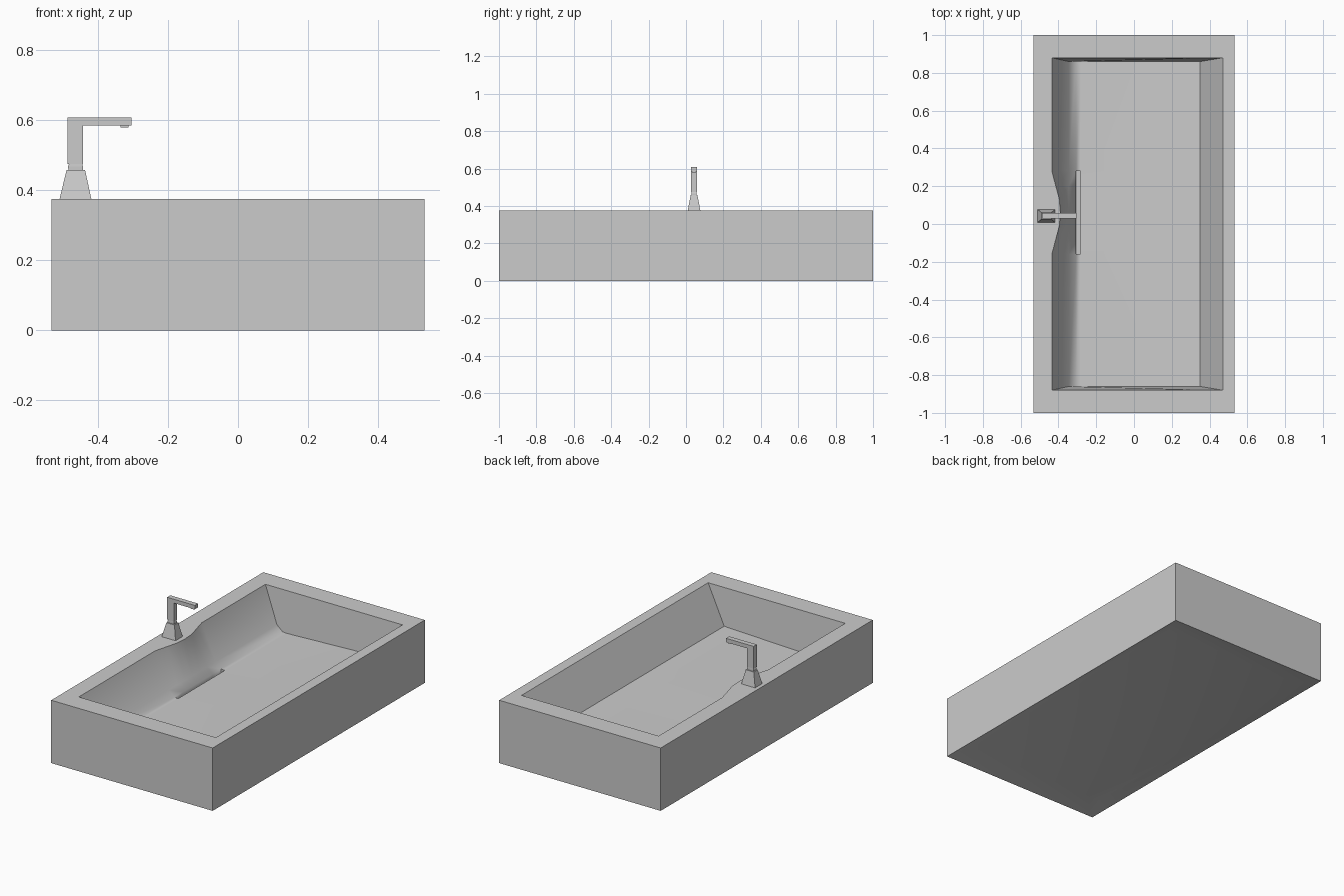
import bpy, bmesh

if "Cube" in bpy.data.objects:
    bpy.data.objects.remove(bpy.data.objects["Cube"])

H = 0.375          # block height
FY = 0.043         # tap centre line in y


def finish(bm, name, smooth=False):
    bmesh.ops.recalc_face_normals(bm, faces=bm.faces[:])
    me = bpy.data.meshes.new(name)
    bm.to_mesh(me)
    bm.free()
    ob = bpy.data.objects.new(name, me)
    bpy.context.collection.objects.link(ob)
    if smooth:
        bpy.context.view_layer.objects.active = ob
        ob.select_set(True)
        bpy.ops.object.shade_smooth_by_angle(angle=0.9)
        ob.select_set(False)
    return ob


def rect(bm, x0, x1, y0, y1, z):
    return [bm.verts.new(p) for p in ((x0, y0, z), (x1, y0, z), (x1, y1, z), (x0, y1, z))]


def bridge(bm, a, b):
    n = len(a)
    for i in range(n):
        bm.faces.new((a[i], a[(i + 1) % n], b[(i + 1) % n], b[i]))


def stack(name, sections):
    """Solid through (x0, x1, half_y, z) rectangles, bottom to top."""
    bm = bmesh.new()
    rings = [rect(bm, x0, x1, FY - w, FY + w, z) for x0, x1, w, z in sections]
    for a, b in zip(rings, rings[1:]):
        bridge(bm, a, b)
    bm.faces.new(rings[0])
    bm.faces.new(rings[-1])
    return finish(bm, name)


# Basin block: outer walls, rim, sloped bowl with drain slot, recessed underside
bm = bmesh.new()
cols = [(-0.435, H), (-0.345, 0.165), (-0.307, 0.133), (-0.283, 0.131), (0.35, 0.155), (0.47, H)]
rows = [(-0.86, 0), (-0.16, 0), (-0.08, 0.021), (-0.01, 0.04), (0.06, 0.045),
        (0.13, 0.04), (0.20, 0.021), (0.28, 0), (0.86, 0)]
grid = []
for i, (y, bulge) in enumerate(rows):
    line = []
    for j, (x, z) in enumerate(cols):
        top = j in (0, len(cols) - 1)
        yy = y * 0.88 / 0.86 if top and i in (0, len(rows) - 1) else y
        line.append(bm.verts.new((x + (bulge if j == 0 else 0), yy, z)))
    grid.append(line)
slot = []
for i in range(len(rows) - 1):
    for j in range(len(cols) - 1):
        f = bm.faces.new((grid[i][j], grid[i][j + 1], grid[i + 1][j + 1], grid[i + 1][j]))
        if j == 2 and 0 < i < len(rows) - 2:
            slot.append(f)
bm.faces.new(grid[0])
bm.faces.new(grid[-1])

# Drain slot sunk into the floor
ext = bmesh.ops.extrude_face_region(bm, geom=slot)
sunk = [v for v in ext["geom"] if isinstance(v, bmesh.types.BMVert)]
bmesh.ops.translate(bm, verts=sunk, vec=(0, 0, -0.03))
bmesh.ops.delete(bm, geom=[f for f in slot if f.is_valid], context='FACES')

# Rim and outer walls
top = rect(bm, -0.533, 0.533, -1, 1, H)
base = rect(bm, -0.533, 0.533, -1, 1, 0)
left = [r[0] for r in grid]
right = [r[-1] for r in grid]
bm.faces.new([top[3], top[0]] + left)
bm.faces.new([top[1], top[2]] + right[::-1])
bm.faces.new((top[0], top[1], right[0], left[0]))
bm.faces.new((top[2], top[3], left[-1], right[-1]))
bridge(bm, base, top)

# Shallow recess underneath
pan = rect(bm, -0.465, 0.465, -0.86, 0.86, 0.025)
bridge(bm, base, pan)
bm.faces.new(pan)
finish(bm, "basin_block", smooth=True)

# Tap base and neck
stack("tap_base", [(-0.51, -0.419, 0.034, H), (-0.49, -0.437, 0.018, 0.458)])
stack("tap_neck", [(-0.484, -0.443, 0.013, 0.456), (-0.486, -0.443, 0.013, 0.468),
                   (-0.482, -0.446, 0.012, 0.478)])

# Tap post and spout: extruded L profile
bm = bmesh.new()
prof = [(-0.487, 0.476), (-0.443, 0.476), (-0.443, 0.586), (-0.305, 0.586), (-0.305, 0.609), (-0.487, 0.609)]
a, b = [[bm.verts.new((x, FY + s * 0.015, z)) for x, z in prof] for s in (-1, 1)]
bridge(bm, a, b)
bm.faces.new(a)
bm.faces.new(b)
finish(bm, "tap_spout")

# Spout nozzle
stack("tap_nozzle", [(-0.336, -0.313, 0.010, 0.580), (-0.336, -0.313, 0.010, 0.587)])
